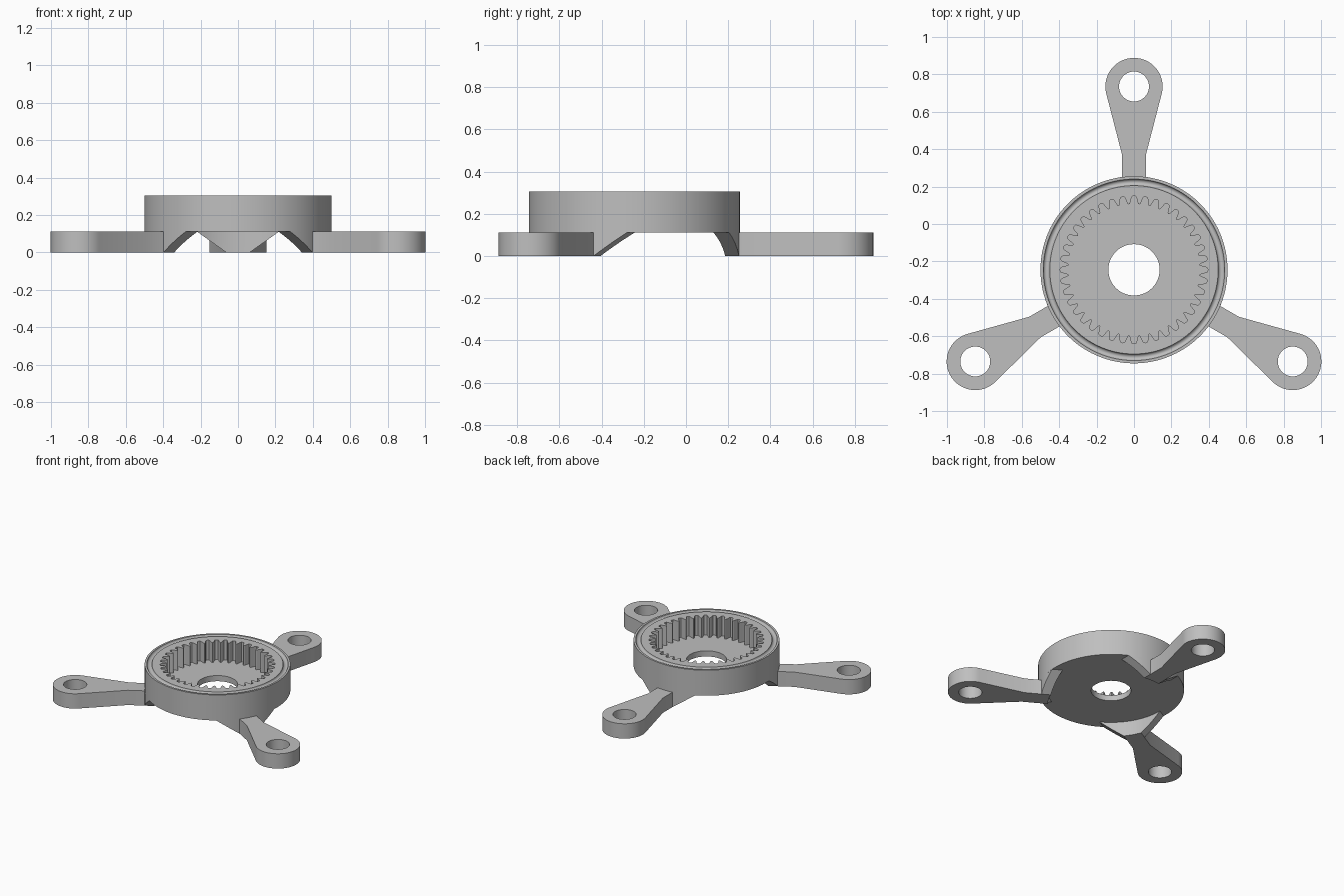
import bpy
import bmesh
from math import sin, cos, asin, acos, atan2, hypot, pi, radians
from mathutils import Matrix

if "Cube" in bpy.data.objects:
    bpy.data.objects.remove(bpy.data.objects["Cube"])

CENTRE_Y = -0.245
ARM_H, RIM_Z, FLOOR_Z = 0.112, 0.305, 0.155
OUTER_R, INNER_R, BORE_R = 0.5, 0.435, 0.137
TEETH = 40

grey = bpy.data.materials.new("plain grey")
grey.use_nodes = True
colour = (0.52, 0.52, 0.52, 1)
grey.diffuse_color = colour
grey.node_tree.nodes["Principled BSDF"].inputs["Base Color"].default_value = colour


def finish(bm, name, turn=0.0):
    """Turn the part about the hub axis, move it to the hub and shade it."""
    bmesh.ops.recalc_face_normals(bm, faces=bm.faces)
    bm.transform(Matrix.Translation((0, CENTRE_Y, 0)) @ Matrix.Rotation(turn, 4, "Z"))
    mesh = bpy.data.meshes.new(name)
    bm.to_mesh(mesh)
    bm.free()
    mesh.materials.append(grey)
    obj = bpy.data.objects.new(name, mesh)
    bpy.context.collection.objects.link(obj)
    bpy.ops.object.select_all(action="DESELECT")
    obj.select_set(True)
    bpy.context.view_layer.objects.active = obj
    bpy.ops.object.shade_smooth_by_angle(angle=radians(30))


def loft(bm, sections, closed):
    """Skin a list of closed cross-sections with quads."""
    rings = [[bm.verts.new(p) for p in s] for s in sections]
    count = len(rings[0])
    for i in range(len(rings) if closed else len(rings) - 1):
        a, b = rings[i], rings[(i + 1) % len(rings)]
        for j in range(count):
            k = (j + 1) % count
            bm.faces.new((a[j], a[k], b[k], b[j]))
    if not closed:
        bm.faces.new(rings[0])
        bm.faces.new(rings[-1])


# Round housing with internal gear, bore and a rounded groove in the rim
def housing():
    groove = [(0.4675 + 0.0175 * cos(a), RIM_Z - 0.0175 * sin(a))
              for a in (pi * i / 8 for i in range(9))]
    # one tooth pitch: fraction of the pitch, radius of the gear wall
    tooth = [(0.0, 0.35), (0.1, 0.354), (0.17, 0.364), (0.27, 0.385), (0.34, 0.393),
             (0.5, 0.395), (0.66, 0.393), (0.73, 0.385), (0.83, 0.364), (0.9, 0.354)]
    sections = []
    for t in range(TEETH):
        for frac, gear_r in tooth:
            a = pi / 2 + 2 * pi * (t + frac + 0.5) / TEETH
            profile = [(BORE_R, ARM_H), (OUTER_R, ARM_H), (OUTER_R, RIM_Z), *groove,
                       (gear_r, RIM_Z), (gear_r, FLOOR_Z), (BORE_R, FLOOR_Z)]
            sections.append([(r * cos(a), r * sin(a), z) for r, z in profile])
    bm = bmesh.new()
    loft(bm, sections, True)
    finish(bm, "gear_housing")


# Mounting arm: straight neck flaring tangentially into a round eye
def arm(name, turn):
    half, root, neck, eye, eye_r, hole_r = 0.063, 0.495, 0.612, 0.98, 0.153, 0.08
    start = (atan2(neck - eye, half)
             + acos(eye_r / hypot(half, neck - eye)))
    steps = 40
    outline = [(half, root), (half, neck)]
    for i in range(steps + 1):
        a = start + (pi - 2 * start) * i / steps
        outline.append((eye_r * cos(a), eye + eye_r * sin(a)))
    outline += [(-half, neck), (-half, root)]
    hole = [(hole_r * cos(2 * pi * i / steps), eye + hole_r * sin(2 * pi * i / steps))
            for i in range(steps)]
    bm = bmesh.new()
    edges = []
    for loop in (outline, hole):
        vs = [bm.verts.new((x, y, 0)) for x, y in loop]
        edges += [bm.edges.new((v, vs[(i + 1) % len(vs)])) for i, v in enumerate(vs)]
    bmesh.ops.triangle_fill(bm, edges=edges, use_beauty=True)
    ext = bmesh.ops.extrude_face_region(bm, geom=bm.faces[:])
    top = [g for g in ext["geom"] if isinstance(g, bmesh.types.BMVert)]
    bmesh.ops.translate(bm, verts=top, vec=(0, 0, ARM_H))
    finish(bm, name, turn)


# Curved bracket under the housing, widening upward from the arm root
def bracket(name, turn):
    low, high, levels, columns = 0.063, 0.22, 6, 16
    sections = []
    for c in range(columns + 1):
        u = 2 * c / columns - 1
        wall = {}
        for r in (OUTER_R, INNER_R):
            wall[r] = []
            for i in range(levels + 1):
                t = i / levels
                a = asin(u * (low + (high - low) * t) / r)
                wall[r].append((r * sin(a), r * cos(a), ARM_H * t))
        sections.append(wall[OUTER_R] + wall[INNER_R][::-1])
    bm = bmesh.new()
    loft(bm, sections, False)
    finish(bm, name, turn)


housing()
for side, degrees in (("back", 0), ("right", 120), ("left", 240)):
    arm(side + "_arm", radians(degrees))
    bracket(side + "_bracket", radians(degrees))
